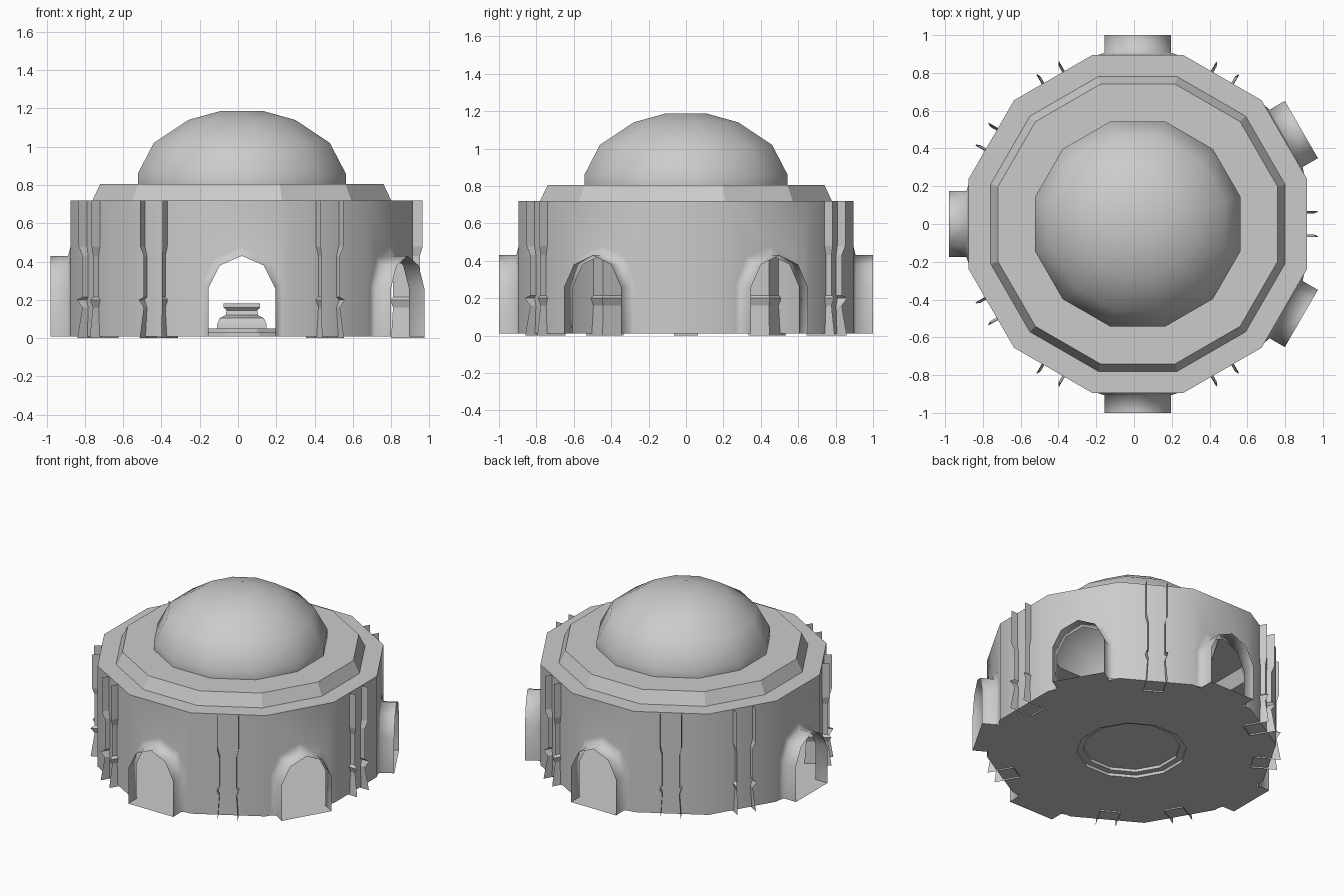
import bpy, bmesh, math
from mathutils import Vector

if "Cube" in bpy.data.objects:
    bpy.data.objects.remove(bpy.data.objects["Cube"], do_unlink=True)

CX = 0.02                      # axis of the round building
SIDES = 12
STEP = math.radians(30)
WALL_R, WALL_TOP, FLOOR_Z, HOOD_R = 0.895, 0.72, 0.01, 1.0
DOORS = (30, 90, 180, 270, 330)
PILASTERS = (0, 60, 120, 150, 210, 240, 300)

stone = bpy.data.materials.new("stone_grey")
stone.use_nodes = True
GREY = (0.6, 0.6, 0.6, 1)
stone.diffuse_color = GREY
stone.node_tree.nodes["Principled BSDF"].inputs["Base Color"].default_value = GREY


def polar(deg, r, side, z):
    """Point at distance r along a direction, shifted sideways."""
    a = math.radians(deg)
    return Vector((CX + r * math.cos(a) - side * math.sin(a),
                   r * math.sin(a) + side * math.cos(a), z))


def finish(name, bm, smooth_angle=None, outward=True):
    bmesh.ops.remove_doubles(bm, verts=bm.verts, dist=0.0005)
    if outward:
        bmesh.ops.recalc_face_normals(bm, faces=bm.faces)
    mesh = bpy.data.meshes.new(name)
    bm.to_mesh(mesh)
    bm.free()
    mesh.materials.append(stone)
    ob = bpy.data.objects.new(name, mesh)
    bpy.context.collection.objects.link(ob)
    if smooth_angle:
        bpy.ops.object.select_all(action='DESELECT')
        ob.select_set(True)
        bpy.context.view_layer.objects.active = ob
        bpy.ops.object.shade_smooth_by_angle(angle=math.radians(smooth_angle))
    return ob


def face(bm, *points):
    return bm.faces.new([bm.verts.new(p) for p in points])


def strip(bm, row_a, row_b):
    for i in range(len(row_a) - 1):
        face(bm, row_a[i], row_a[i + 1], row_b[i + 1], row_b[i])


def lathe(name, profile, sides=SIDES, smooth_angle=None, cap=False):
    """Sweep (flat-to-centre distance, height) pairs round the axis."""
    bm = bmesh.new()
    rings = []
    for r, z in profile:
        rad = r / math.cos(math.pi / sides)
        rings.append([polar((i + 0.5) * 360 / sides, rad, 0, z)
                      for i in range(sides + 1)])
    for a, b in zip(rings, rings[1:]):
        strip(bm, a, b)
    if cap:
        face(bm, *rings[-1][:-1])
    return finish(name, bm, smooth_angle)


# Outer wall with arched, hooded doorways
half = WALL_R * math.tan(STEP / 2)


def arch(half_w, spring, shoulder_w, shoulder, top):
    right = [(half_w, FLOOR_Z), (half_w, spring), (shoulder_w, shoulder)]
    return [(-x, z) for x, z in right] + [(0, top)] + right[::-1]


opening = arch(0.175, 0.26, 0.115, 0.38, 0.43)
surround = arch(0.21, 0.28, 0.145, 0.42, 0.48)
frame = [(-half, FLOOR_Z), (-half, 0.28), (-half, WALL_TOP), (0, WALL_TOP),
         (half, WALL_TOP), (half, 0.28), (half, FLOOR_Z)]

bm = bmesh.new()
for k in range(SIDES):
    deg = k * 30
    if deg in DOORS:
        rows = [[polar(deg, r, x, z) for x, z in outline] for r, outline in
                ((WALL_R, frame), (WALL_R, surround), (WALL_R + 0.012, opening),
                 (HOOD_R, opening))]
        for a, b in zip(rows, rows[1:]):
            strip(bm, a, b)
    else:
        for z0, z1 in ((FLOOR_Z, 0.28), (0.28, WALL_TOP)):
            face(bm, polar(deg, WALL_R, -half, z0), polar(deg, WALL_R, half, z0),
                 polar(deg, WALL_R, half, z1), polar(deg, WALL_R, -half, z1))
finish("outer_wall", bm, 100)

# Floor slabs running out under each hood
bm = bmesh.new()
for deg in DOORS:
    face(bm, polar(deg, WALL_R, -0.175, FLOOR_Z), polar(deg, HOOD_R, -0.175, FLOOR_Z),
         polar(deg, HOOD_R, 0.175, FLOOR_Z), polar(deg, WALL_R, 0.175, FLOOR_Z))
finish("door_thresholds", bm)

# Main floor with a stepped dais in the middle
lathe("floor_and_dais", [(WALL_R, FLOOR_Z), (0.34, FLOOR_Z), (0.34, 0.03),
                         (0.3, 0.03), (0.3, 0.05)], cap=True)

# Square pedestal on the dais
lathe("pedestal", [(0.13, 0.05), (0.13, 0.07), (0.115, 0.105), (0.085, 0.12),
                   (0.08, 0.145), (0.095, 0.16), (0.095, 0.18)],
      sides=4, smooth_angle=40, cap=True)

# Roof ledge, tapered drum and drum top
lathe("roof", [(WALL_R, WALL_TOP), (0.78, WALL_TOP), (0.74, 0.805), (0.54, 0.805)])

# Dome
lathe("dome", [(0.543, 0.805), (0.543, 0.86), (0.46, 1.02), (0.28, 1.14),
               (0.11, 1.187)], smooth_angle=60, cap=True)

# Pilasters: thin channels that show inside and cut out through the wall
# (height, half width, inner distance, outer distance)
sections = [(0, 0.065, 0.78, 0.955), (0.16, 0.055, 0.79, 0.93),
            (0.2, 0.07, 0.775, 0.955), (0.215, 0.055, 0.79, 0.93),
            (0.43, 0.055, 0.79, 0.93), (0.48, 0.068, 0.78, 0.945),
            (WALL_TOP, 0.068, 0.78, 0.945)]
bm = bmesh.new()
for deg in PILASTERS:
    rows = [[polar(deg, outer, -w, z), polar(deg, inner, -w, z),
             polar(deg, inner, w, z), polar(deg, outer, w, z)]
            for z, w, inner, outer in sections]
    for a, b in zip(rows, rows[1:]):
        strip(bm, a, b)
finish("pilasters", bm, outward=False)
